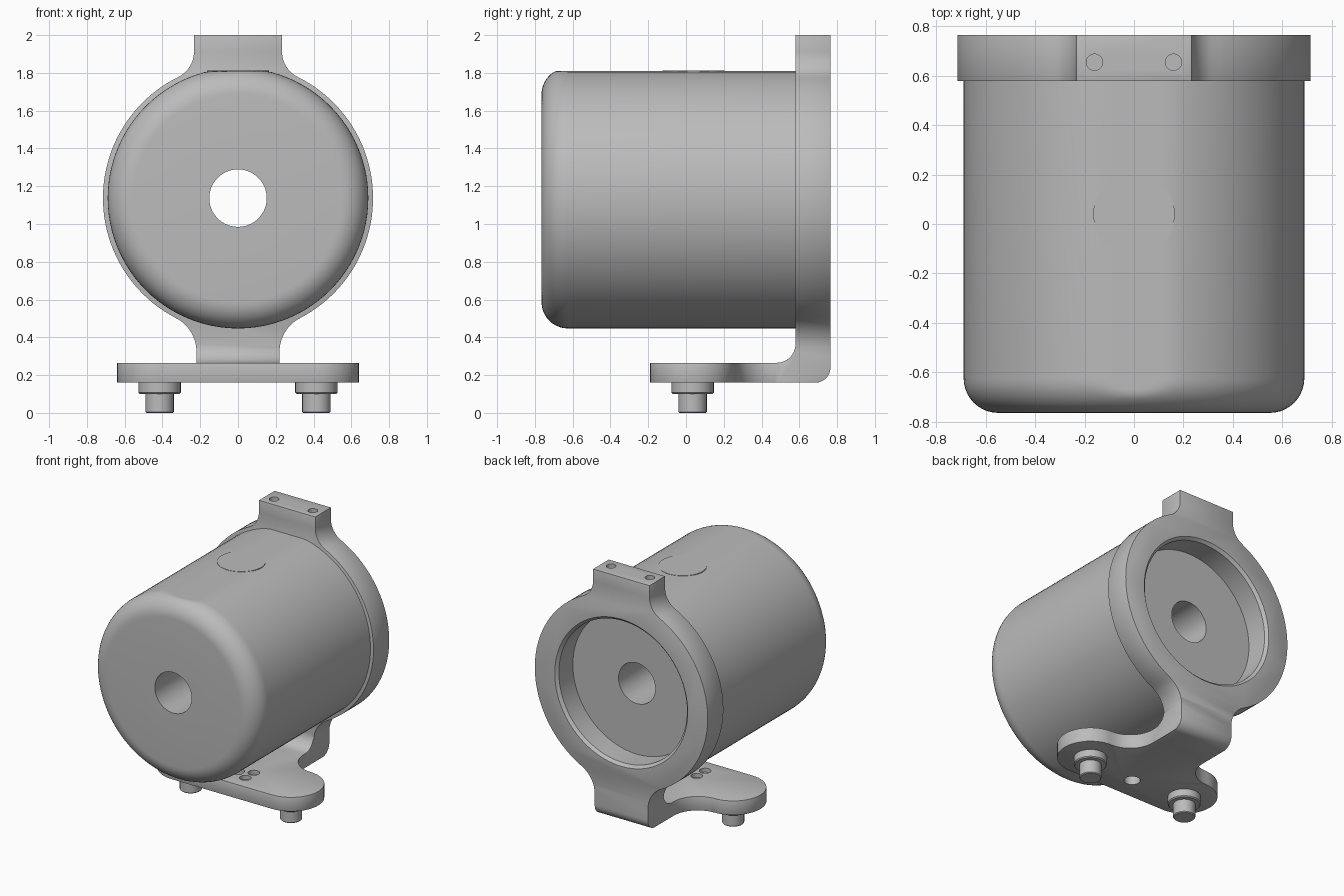
import bpy, bmesh
from math import sin, cos, pi, radians, atan2, degrees, sqrt
from mathutils import Matrix, Vector

if "Cube" in bpy.data.objects:
    bpy.data.objects.remove(bpy.data.objects["Cube"])

AXIS_Z = 1.137
metal = bpy.data.materials.new("grey metal")
metal.diffuse_color = (0.5, 0.5, 0.5, 1)
metal.use_nodes = True
metal.node_tree.nodes["Principled BSDF"].inputs["Base Color"].default_value = metal.diffuse_color


def arc(cx, cy, r, a0, a1, n):
    return [(cx + r * cos(radians(a0 + (a1 - a0) * i / n)),
             cy + r * sin(radians(a0 + (a1 - a0) * i / n))) for i in range(n + 1)]


def mirrored(half):
    return half + [(-x, y) for x, y in reversed(half)]


def finish(name, bm):
    bmesh.ops.remove_doubles(bm, verts=bm.verts, dist=1e-5)
    bmesh.ops.recalc_face_normals(bm, faces=bm.faces)
    me = bpy.data.meshes.new(name)
    bm.to_mesh(me)
    bm.free()
    me.materials.append(metal)
    ob = bpy.data.objects.new(name, me)
    bpy.context.collection.objects.link(ob)
    return ob


def extrude(name, pts, to3d, depth):
    """Fill an outline and push it along the depth vector."""
    bm = bmesh.new()
    f = bm.faces.new([bm.verts.new(to3d(*p)) for p in pts])
    g = bmesh.ops.extrude_face_region(bm, geom=[f])
    vs = [e for e in g["geom"] if isinstance(e, bmesh.types.BMVert)]
    bmesh.ops.translate(bm, verts=vs, vec=depth)
    return finish(name, bm)


def lathe(name, prof, loc, along_y=False, seg=48, closed=False):
    """Revolve (radius, height) points about z, or about y."""
    bm = bmesh.new()
    vs = [bm.verts.new((r, 0, h)) for r, h in prof]
    es = [bm.edges.new(p) for p in zip(vs, vs[1:])]
    if closed:
        es.append(bm.edges.new((vs[-1], vs[0])))
    bmesh.ops.spin(bm, geom=vs + es, axis=(0, 0, 1), cent=(0, 0, 0),
                   angle=2 * pi, steps=seg)
    if along_y:
        bm.transform(Matrix.Rotation(-pi / 2, 4, 'X'))
    bm.transform(Matrix.Translation(loc))
    return finish(name, bm)


def rod(name, r, h0, h1, x, y, seg=32):
    return lathe(name, [(0, h0), (r, h0), (r, h1), (0, h1)], (x, y, 0), seg=seg)


def apply(ob, kind, **props):
    bpy.context.view_layer.objects.active = ob
    m = ob.modifiers.new(kind, kind)
    for k, v in props.items():
        setattr(m, k, v)
    bpy.ops.object.modifier_apply(modifier=m.name)


def boolean(ob, other, op):
    apply(ob, 'BOOLEAN', operation=op, solver='EXACT', object=other)
    bpy.data.objects.remove(other)


def smooth(ob):
    bpy.ops.object.select_all(action='DESELECT')
    ob.select_set(True)
    bpy.context.view_layer.objects.active = ob
    bpy.ops.object.shade_smooth_by_angle(angle=radians(30))


# Housing: drum with rounded front, through bore and a flat along the top
prof = [(0.152, -0.765)] + arc(0.55, -0.625, 0.14, -90, 0, 10) + [(0.69, 0.58), (0.152, 0.58)]
housing = lathe("housing", prof, (0, 0, AXIS_Z), True, 96, closed=True)
for v in housing.data.vertices:
    v.co.z = min(v.co.z, 1.81)

# Round pad on top of the housing
pad = rod("top_pad", 0.165, 1.76, 1.812, 0, 0.04, 48)

# Ring plate with a neck above and below
R = 0.715
top_r, low_r = 0.15, 0.20
tx, lx = 0.233 + top_r, 0.22 + low_r
tz, lz = sqrt((R + top_r) ** 2 - tx ** 2), sqrt((R + low_r) ** 2 - lx ** 2)
ta, la = degrees(atan2(tz, tx)), degrees(atan2(lz, lx))
half = [(0.233, 2.0)]
half += arc(tx, AXIS_Z + tz, top_r, 180, 180 + ta, 10)
half += arc(0, AXIS_Z, R, ta, -la, 44)[1:]
half += arc(lx, AXIS_Z - lz, low_r, 180 - la, 180, 10)[1:]
half += [(0.22, 0.30)]
bracket = extrude("bracket", mirrored(half), lambda x, z: (x, 0.58, z), Vector((0, 0.185, 0)))

# Bend joining the plate to the foot
side = [(0.765, 0.38), (0.58, 0.38)] + arc(0.48, 0.365, 0.10, 0, -90, 8)
side += [(0.47, 0.265), (0.47, 0.16)] + arc(0.685, 0.24, 0.08, -90, 0, 8)
bend = extrude("bend", side, lambda y, z: (-0.22, y, z), Vector((0.44, 0, 0)))
boolean(bracket, bend, 'UNION')

# Foot with two round lobes
half = [(0.22, 0.49)] + arc(0.42, 0.46, 0.20, 180, 270, 10)
half += arc(0.415, 0.035, 0.225, 90, -90, 24)
foot = extrude("foot", mirrored(half), lambda x, y: (x, y, 0.16), Vector((0, 0, 0.105)))
boolean(bracket, foot, 'UNION')
apply(bracket, 'BEVEL', width=0.008, segments=2, limit_method='ANGLE', angle_limit=radians(50))

# Bore of the ring, with a chamfered mouth
bore = [(0, 0.5), (0.53, 0.5), (0.53, 0.745), (0.56, 0.775), (0, 0.775)]
boolean(bracket, lathe("bore", bore, (0, 0, AXIS_Z), True, 96), 'DIFFERENCE')

# Holes in the upper neck, and hole with pockets in the foot
for x in (-0.16, 0.16):
    boolean(bracket, rod("neck_hole", 0.033, 1.85, 2.1, x, 0.655), 'DIFFERENCE')
boolean(bracket, rod("foot_hole", 0.055, 0.1, 0.3, 0, -0.02), 'DIFFERENCE')
for x in (-0.11, 0.11):
    for y in (-0.07, 0.03):
        boolean(bracket, rod("foot_pocket", 0.04, 0.235, 0.3, x, y), 'DIFFERENCE')

# Stepped pins under the lobes
pins = []
for side_name, x in (("left", -0.415), ("right", 0.415)):
    step = [(0, 0), (0.069, 0), (0.075, 0.006), (0.075, 0.10), (0.105, 0.10),
            (0.112, 0.107), (0.112, 0.165), (0, 0.165)]
    pins.append(lathe(side_name + "_pin", step, (x, 0.035, 0)))

for ob in [housing, pad, bracket] + pins:
    smooth(ob)
